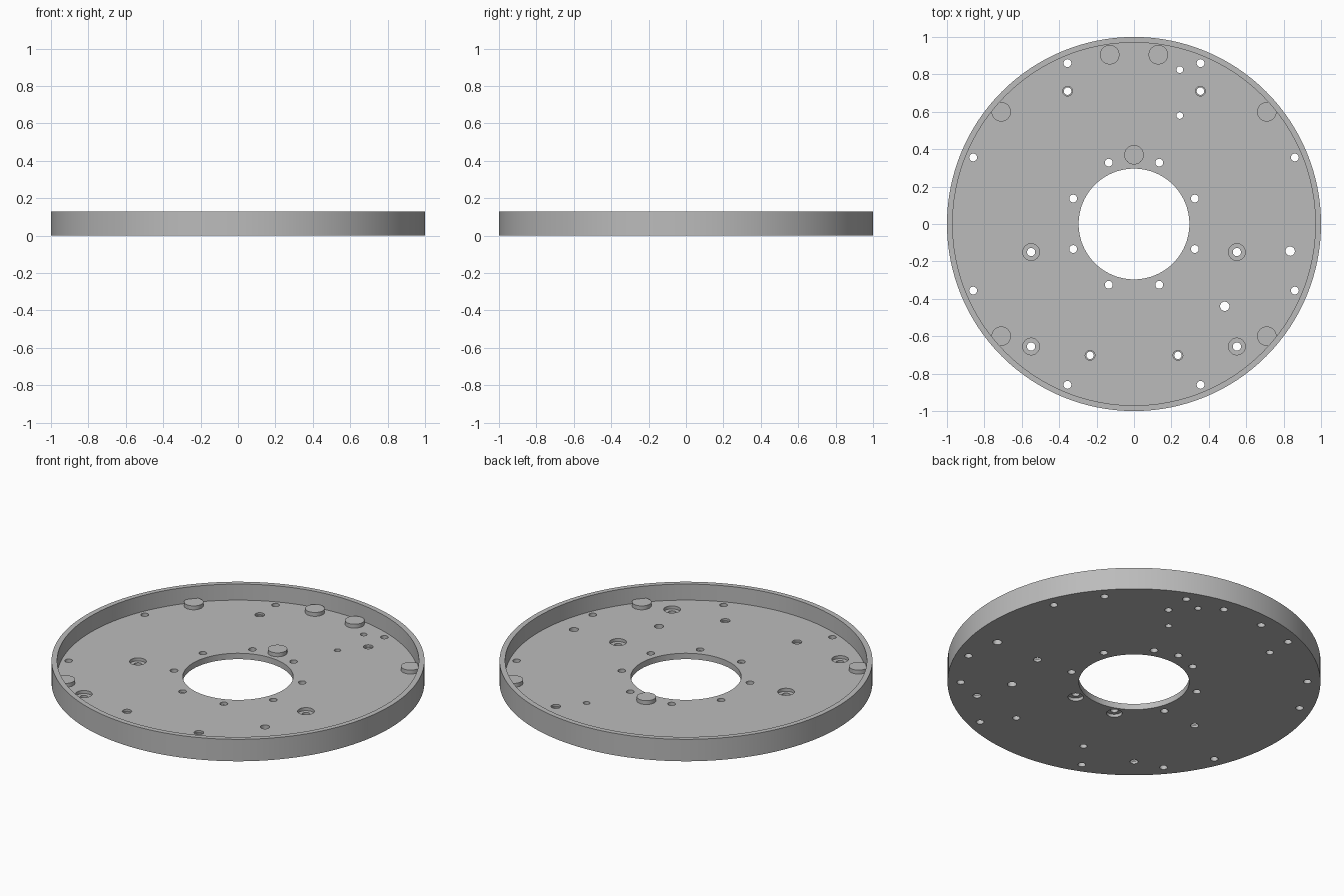
import bpy, bmesh, math

cube = bpy.data.objects.get("Cube")
if cube:
    bpy.data.objects.remove(cube, do_unlink=True)

FLOOR, TOP = 0.035, 0.13
LOW, HIGH = -0.02, 0.06          # cutter overshoot below and above the floor

grey = bpy.data.materials.new("plain grey")
grey.use_nodes = True
colour = (0.5, 0.5, 0.5, 1)
grey.diffuse_color = colour
grey.node_tree.nodes["Principled BSDF"].inputs["Base Color"].default_value = colour


def lathe(bm, profile, x=0, y=0, sides=24, closed=False):
    """Turn an (r, z) profile around a vertical axis; open profiles get caps."""
    rings = []
    for r, z in profile:
        angles = [2 * math.pi * i / sides for i in range(sides)]
        rings.append([bm.verts.new((x + r * math.cos(a), y + r * math.sin(a), z)) for a in angles])
    pairs = list(zip(rings, rings[1:]))
    if closed:
        pairs.append((rings[-1], rings[0]))
    else:
        bm.faces.new(rings[0])
        bm.faces.new(rings[-1])
    for a, b in pairs:
        for i in range(sides):
            j = (i + 1) % sides
            bm.faces.new((a[i], a[j], b[j], b[i]))


def make_object(name, bm):
    bmesh.ops.recalc_face_normals(bm, faces=bm.faces[:])
    mesh = bpy.data.meshes.new(name)
    bm.to_mesh(mesh)
    bm.free()
    mesh.materials.append(grey)
    obj = bpy.data.objects.new(name, mesh)
    bpy.context.collection.objects.link(obj)
    return obj


def smooth(obj):
    bpy.ops.object.select_all(action='DESELECT')
    obj.select_set(True)
    bpy.context.view_layer.objects.active = obj
    bpy.ops.object.shade_smooth_by_angle(angle=math.radians(30))


def mirrored(points):
    return [(s * x, y) for x, y in points for s in ((1, -1) if x else (1,))]


# Round tray: floor with a centre opening and a thin raised rim
bm = bmesh.new()
lathe(bm, [(0.296, 0), (1, 0), (1, TOP), (0.97, TOP), (0.97, FLOOR), (0.296, FLOOR)],
      sides=128, closed=True)
tray = make_object("tray", bm)

# Hole positions
outer_ring = [(0.356, 0.86), (0.86, 0.356), (0.86, -0.356), (0.356, -0.86)]
inner_ring = [(0.135, 0.328), (0.325, 0.136), (0.325, -0.134)]
boss_spots = mirrored([(0.71, 0.6), (0.71, -0.6), (0.13, 0.905), (0, 0.37)])

cut = bmesh.new()


def drill(points, r):
    for x, y in points:
        lathe(cut, [(r, LOW), (r, HIGH)], x, y)


def drill_stepped(points, r, wide, depth, from_top=True):
    for x, y in points:
        if from_top:
            z = FLOOR - depth
            lathe(cut, [(r, LOW), (r, z), (wide, z), (wide, HIGH)], x, y)
        else:
            lathe(cut, [(wide, LOW), (wide, depth), (r, depth), (r, HIGH)], x, y)


# Plain holes, and the holes under the bosses
drill(mirrored(outer_ring + inner_ring) + boss_spots, 0.021)
drill([(0.245, 0.825), (0.245, 0.58)], 0.018)
drill([(0.835, -0.145), (0.485, -0.44)], 0.025)
# Counterbored holes
drill_stepped(mirrored([(0.55, -0.15), (0.55, -0.655)]), 0.022, 0.045, 0.018)
drill_stepped(mirrored([(0.355, 0.71), (0.235, -0.702)]), 0.02, 0.026, 0.012)
drill_stepped(mirrored([(0.135, -0.325)]), 0.021, 0.042, 0.018, from_top=False)

cutter = make_object("hole_cutter", cut)
cutter.hide_render = True
mod = tray.modifiers.new("holes", 'BOOLEAN')
mod.operation = 'DIFFERENCE'
mod.solver = 'EXACT'
mod.object = cutter
bpy.context.view_layer.objects.active = tray
bpy.ops.object.modifier_apply(modifier=mod.name)
bpy.data.objects.remove(cutter, do_unlink=True)
smooth(tray)

# Low round bosses on the floor
for i, (x, y) in enumerate(boss_spots, 1):
    bm = bmesh.new()
    lathe(bm, [(0.052, FLOOR), (0.052, FLOOR + 0.023)], x, y, sides=40)
    smooth(make_object(f"boss_{i}", bm))
